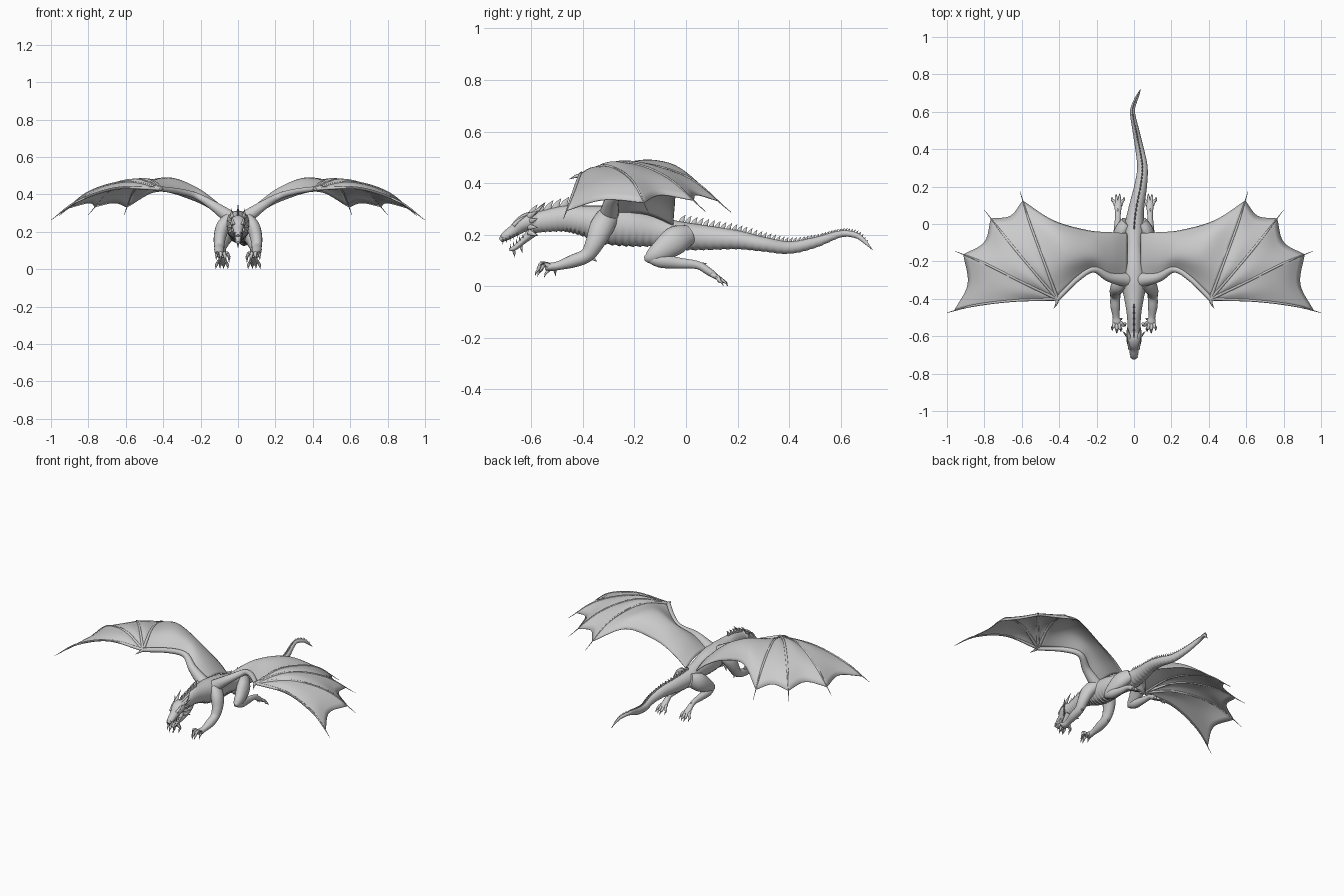
import bpy, bmesh, math
from mathutils import Vector as V


def cr(pts, t):
    """Catmull-Rom point through tuples of any length, t in 0..1."""
    p = [V(q) for q in pts]
    n = len(p) - 1
    i = min(int(t * n), n - 1)
    f = t * n - i
    b, c = p[i], p[i + 1]
    a = p[i - 1] if i > 0 else b * 2 - c
    d = p[i + 2] if i + 2 <= n else c * 2 - b
    return 0.5 * (b * 2 + (c - a) * f + (a * 2 - b * 5 + c * 4 - d) * f * f
                  + (b * 3 - a - c * 3 + d) * f ** 3)


def sweep(bm, pts, steps=16, sides=12, ripple=0):
    """Loft ellipses along stations (x, y, z, half width, half height)."""
    pts = [q if len(q) == 5 else (*q, q[3]) for q in pts]
    d = V(pts[-1][:3]) - V(pts[0][:3])
    ref = V((0, 1, 0)) if abs(d.x) > abs(d.y) and abs(d.x) > abs(d.z) else V((1, 0, 0))
    rings = []
    for k in range(steps + 1):
        t = k / steps
        s = cr(pts, t)
        tan = (cr(pts, min(1, t + .01)).xyz - cr(pts, max(0, t - .01)).xyz).normalized()
        side = (ref - tan * ref.dot(tan)).normalized()
        up = side.cross(tan)
        if up.z < 0:
            up = -up
        ring = []
        for j in range(sides):
            a = 2 * math.pi * j / sides
            m = 1 + ripple * ((k % 4) / 3 - .5) * max(0, -math.sin(a))
            ring.append(bm.verts.new(s.xyz + (side * math.cos(a) * max(s[3], .0008)
                                              + up * math.sin(a) * max(s[4], .0008)) * m))
        rings.append(ring)
    for r, q in zip(rings, rings[1:]):
        for j in range(sides):
            bm.faces.new((r[j], r[j - 1], q[j - 1], q[j]))
    bm.faces.new(rings[0])
    bm.faces.new(rings[-1])


def spike(bm, base, tip, rw, rh=None, bend=(0, 0, 0)):
    b, t = V(base), V(tip)
    m = (b + t) / 2 + V(bend)
    rh = rh or rw
    sweep(bm, [(*b, rw, rh), (*m, rw * .65, rh * .65), (*t, 0, 0)], 5, 8)


def finish(bm, name, mirror=False, thick=0):
    bmesh.ops.recalc_face_normals(bm, faces=bm.faces)
    me = bpy.data.meshes.new(name)
    bm.to_mesh(me)
    bm.free()
    ob = bpy.data.objects.new(name, me)
    bpy.context.collection.objects.link(ob)
    if thick:
        so = ob.modifiers.new("thickness", 'SOLIDIFY')
        so.thickness, so.offset = thick, 0
    if mirror:
        ob.modifiers.new("mirror", 'MIRROR')
    return ob


def coons(bm, A, B, C, D, nu=14, nv=14):
    """Patch bounded by curves A, B (along u) and C, D (along v)."""
    g = []
    for i in range(nu + 1):
        u = i / nu
        row = []
        for j in range(nv + 1):
            v = j / nv
            p = (A(u) * (1 - v) + B(u) * v + C(v) * (1 - u) + D(v) * u
                 - (A(0) * (1 - u) * (1 - v) + A(1) * u * (1 - v) + B(0) * (1 - u) * v + B(1) * u * v))
            row.append(bm.verts.new(p))
        g.append(row)
    for i in range(nu):
        for j in range(nv):
            bm.faces.new((g[i][j], g[i + 1][j], g[i + 1][j + 1], g[i][j + 1]))


# Neck, torso and tail in one loft, with plated underside
BODY = [(0, -.615, .24, .034, .036), (0, -.55, .252, .034, .042), (0, -.47, .262, .04, .05),
        (0, -.40, .255, .052, .058), (0, -.32, .24, .066, .073), (0, -.22, .228, .063, .073),
        (0, -.12, .213, .05, .06), (0, -.03, .197, .053, .055), (.012, .08, .188, .042, .047),
        (.035, .2, .18, .034, .036), (.045, .3, .163, .028, .028), (.03, .4, .15, .023, .024),
        (.01, .5, .17, .018, .02), (-.008, .6, .203, .013, .013), (.008, .66, .197, .01, .011),
        (.022, .69, .176, .007, .008), (.035, .722, .142, .001, .001)]
bm = bmesh.new()
sweep(bm, BODY, 240, 28, .08)
finish(bm, "body_and_tail")

# Dorsal spines on the neck and along the tail
bm = bmesh.new()
last = -1
for k in range(800):
    s = cr(BODY, k / 800)
    y = s.y
    neck, tail = -.6 < y < -.42, -.02 < y < .7
    h = .042 if neck else .012 + .02 * (.72 - y) / .72
    if (neck or tail) and y - last > h * .72:
        top = s.xyz + V((0, 0, s[4] - .006))
        spike(bm, top, top + V((0, h * .55, h)), .005, h * .38, (0, -h * .08, 0))
        last = y
finish(bm, "dorsal_spines")

# Head: skull and open lower jaw
bm = bmesh.new()
sweep(bm, [(0, -.575, .25, .032, .034), (0, -.605, .252, .04, .036), (0, -.635, .24, .038, .032),
           (0, -.665, .217, .027, .024), (0, -.70, .194, .021, .018), (0, -.72, .178, .01, .009)], 24, 20)
finish(bm, "skull")
bm = bmesh.new()
sweep(bm, [(0, -.59, .215, .032, .022), (0, -.63, .178, .024, .014), (0, -.665, .148, .016, .01),
           (0, -.685, .142, .007, .006)], 14, 14)
for z, y in ((.112, -.668), (.13, -.64)):
    spike(bm, (0, y, z + .028), (0, y + .005, z), .006)
finish(bm, "lower_jaw")

# Horns, cheek frill, brows, nostril bumps and teeth
bm = bmesh.new()
spike(bm, (.024, -.61, .272), (.034, -.545, .325), .011, .011, (.004, 0, -.006))
for z, dx, dz in ((.268, .020, .026), (.25, .026, .012), (.23, .026, -.002), (.21, .02, -.014)):
    spike(bm, (.03, -.61, z), (.036 + dx, -.575, z + dz), .006, .011)
spike(bm, (.022, -.668, .236), (.036, -.615, .277), .009, .009, (0, 0, .004))
spike(bm, (.012, -.714, .19), (.014, -.69, .212), .007)
finish(bm, "horns_and_frill", True)
bm = bmesh.new()
for i in range(5):
    y = -.71 + i * .014
    spike(bm, (.019 + i * .001, y, .182 + i * .006), (.018, y, .163 + i * .006), .003)
    spike(bm, (.012 + i * .002, -.68 + i * .012, .148 + i * .01),
          (.012 + i * .002, -.682 + i * .012, .164 + i * .01), .0025)
finish(bm, "teeth", True)

# Front leg with reaching hand and clawed fingers
bm = bmesh.new()
sweep(bm, [(.045, -.305, .265, .04, .045), (.082, -.33, .222, .037, .046), (.098, -.355, .165, .032, .036),
           (.1, -.385, .12, .027, .028), (.1, -.44, .097, .026, .025), (.096, -.495, .08, .018, .017),
           (.092, -.525, .075, .024, .016), (.09, -.545, .072, .018, .011)], 36, 16)
spike(bm, (.1, -.37, .115), (.103, -.345, .096), .01)
for x0, x1, y1, z1 in ((.072, .048, -.545, .052), (.082, .07, -.572, .055),
                       (.094, .092, -.58, .06), (.104, .116, -.565, .066)):
    sweep(bm, [(x0, -.525, .075, .010), ((x0 + x1) / 2, (y1 - .53) / 2 - .004, .088, .009),
               (x1, y1 + .012, z1 + .014, .008), (x1, y1 + .006, z1 + .004, .006)], 8, 8)
    spike(bm, (x1, y1 + .012, z1 + .01), (x1, y1 - .004, z1 - .018), .006, .006, (0, -.004, 0))
spike(bm, (.076, -.51, .075), (.06, -.505, .04), .008)
finish(bm, "front_leg", True)

# Hind leg: thigh, shin, foot trailing backward, toes
bm = bmesh.new()
sweep(bm, [(.035, .01, .2, .035, .04), (.068, -.04, .178, .038, .055), (.086, -.10, .135, .032, .042),
           (.09, -.14, .113, .022, .026), (.09, -.162, .108, .006, .008)], 20, 16)
sweep(bm, [(.09, -.155, .112, .012, .014), (.09, -.10, .1, .026, .028), (.088, -.03, .09, .02, .022),
           (.086, .045, .082, .015, .016), (.085, .09, .056, .019, .015), (.085, .122, .034, .02, .01)], 26, 14)
spike(bm, (.086, .05, .086), (.086, .082, .088), .008)
for x0, x1, y1 in ((.072, .054, .135), (.08, .077, .152), (.09, .096, .15), (.098, .118, .135)):
    sweep(bm, [(x0, .10, .045, .010), ((x0 + x1) / 2, .122, .035, .009), (x1, y1 - .005, .018, .007)], 7, 8)
    spike(bm, (x1, y1 - .008, .021), (x1, y1 + .01, .001), .006, .006, (0, .003, .003))
finish(bm, "hind_leg", True)

# Wing arm and the four wing fingers
WRIST = (.41, -.40, .43)
ARM = [(.035, -.30, .27), (.13, -.285, .338), (.215, -.242, .388), (.30, -.29, .413), WRIST]
FINGERS = [[WRIST, (.65, -.41, .432), (.86, -.437, .362), (1.0, -.475, .262)],
           [WRIST, (.60, -.31, .466), (.80, -.21, .41), (.957, -.145, .285)],
           [WRIST, (.54, -.25, .479), (.68, -.08, .425), (.80, .075, .29)],
           [WRIST, (.475, -.22, .477), (.555, .0, .425), (.61, .175, .287)]]
bm = bmesh.new()
sweep(bm, [(*p, r) for p, r in zip(ARM, (.04, .026, .018, .016, .013))], 28, 14)
spike(bm, WRIST, (.43, -.452, .415), .01, .01, (-.006, 0, .004))
finish(bm, "wing_arm", True)
bm = bmesh.new()
for f in FINGERS:
    sweep(bm, [(*p, r) for p, r in zip(f, (.010, .007, .006, .001))], 24, 8)
finish(bm, "wing_fingers", True)

# Wing membrane: scalloped panels between fingers, then the inner panel to the body
ATT = .9
bm = bmesh.new()
w = V(WRIST)
for f, g, pull in zip(FINGERS, FINGERS[1:], (.09, .09, .07)):
    p, q = cr(f, ATT), cr(g, ATT)
    mid = ((p + q) / 2).lerp(w, pull) + V((0, 0, .015))
    coons(bm, lambda u: w.copy(), lambda u: cr((p, mid, q), u),
          lambda v: cr(f, v * ATT), lambda v: cr(g, v * ATT))
tip = cr(FINGERS[3], ATT)
TRAIL = [(.035, -.05, .235), (.12, -.045, .305), (.245, -.035, .37), (.43, .018, .415), tuple(tip)]
coons(bm, lambda u: cr(ARM, u), lambda u: cr(TRAIL, u),
      lambda v: V(ARM[0]).lerp(V(TRAIL[0]), v) + V((0, 0, .03 * math.sin(math.pi * v))),
      lambda v: cr(FINGERS[3], v * ATT), 28, 16)
bmesh.ops.remove_doubles(bm, verts=bm.verts, dist=.0005)
finish(bm, "wing_membrane", True, .004)

# Smooth shading
bpy.ops.object.select_all(action='SELECT')
bpy.context.view_layer.objects.active = bpy.data.objects["body_and_tail"]
bpy.ops.object.shade_smooth_by_angle(angle=math.radians(45))
